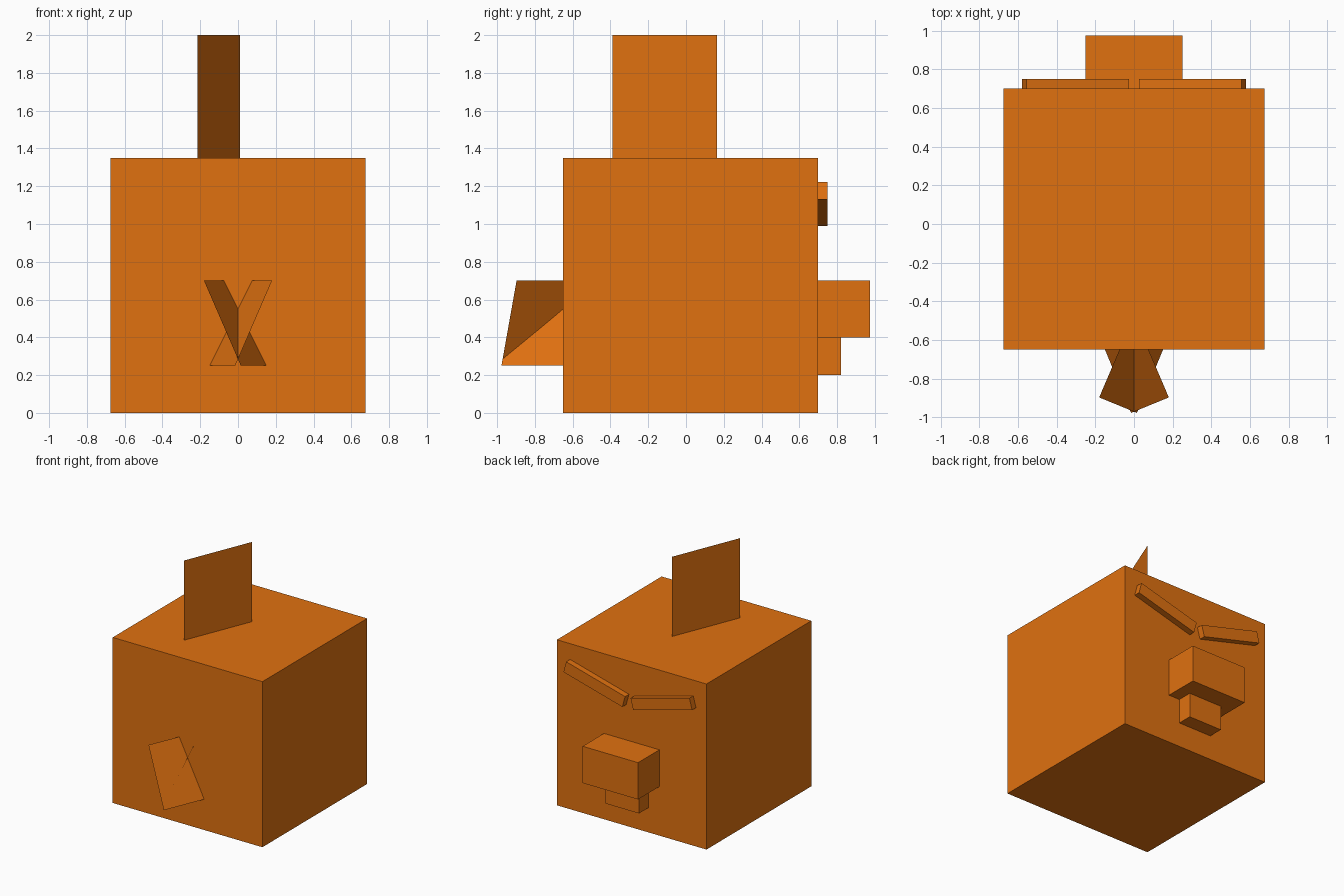
import bpy
import math

if "Cube" in bpy.data.objects:
    bpy.data.objects.remove(bpy.data.objects["Cube"])

orange = bpy.data.materials.new("orange")
orange.diffuse_color = (0.745, 0.165, 0.0052, 1.0)
orange.use_nodes = True
orange.node_tree.nodes["Principled BSDF"].inputs["Base Color"].default_value = orange.diffuse_color


def add_mesh(name, verts, faces):
    mesh = bpy.data.meshes.new(name)
    mesh.from_pydata(verts, [], faces)
    mesh.update()
    mesh.materials.append(orange)
    obj = bpy.data.objects.new(name, mesh)
    bpy.context.collection.objects.link(obj)
    return obj


def add_box(name, centre, size, tilt=0.0):
    """Box with the given centre and size, tilted about the y axis."""
    bpy.ops.mesh.primitive_cube_add(size=1, location=centre, rotation=(0, tilt, 0))
    obj = bpy.context.object
    obj.name = name
    obj.scale = size
    obj.data.materials.append(orange)
    return obj


# Cube body
add_box("body", (0, 0.025, 0.675), (1.35, 1.35, 1.35))

# Beak and the smaller chin box under it, on the back face
add_box("beak", (0, 0.8375, 0.55), (0.50, 0.275, 0.30))
add_box("chin", (0, 0.76, 0.30), (0.30, 0.12, 0.20))

# Slanted brows, inner ends low
for side, label in ((1, "right"), (-1, "left")):
    add_box("brow_" + label, (side * 0.3025, 0.725, 1.105),
            (0.55, 0.05, 0.094), -side * math.radians(15))

# Upright flat crest, turned slightly
add_mesh("crest",
         [(-0.215, -0.39, 1.35), (0.01, 0.165, 1.35),
          (0.01, 0.165, 2.0), (-0.215, -0.39, 2.0)],
         [(0, 1, 2, 3)])

# Two crossing flat tail feathers
for side, label in ((1, "a"), (-1, "b")):
    add_mesh("tail_feather_" + label,
             [(side * 0.015, -0.977, 0.25), (side * 0.15, -0.65, 0.25),
              (side * -0.075, -0.65, 0.70), (side * -0.18, -0.897, 0.70)],
             [(0, 1, 2, 3) if side > 0 else (3, 2, 1, 0)])
